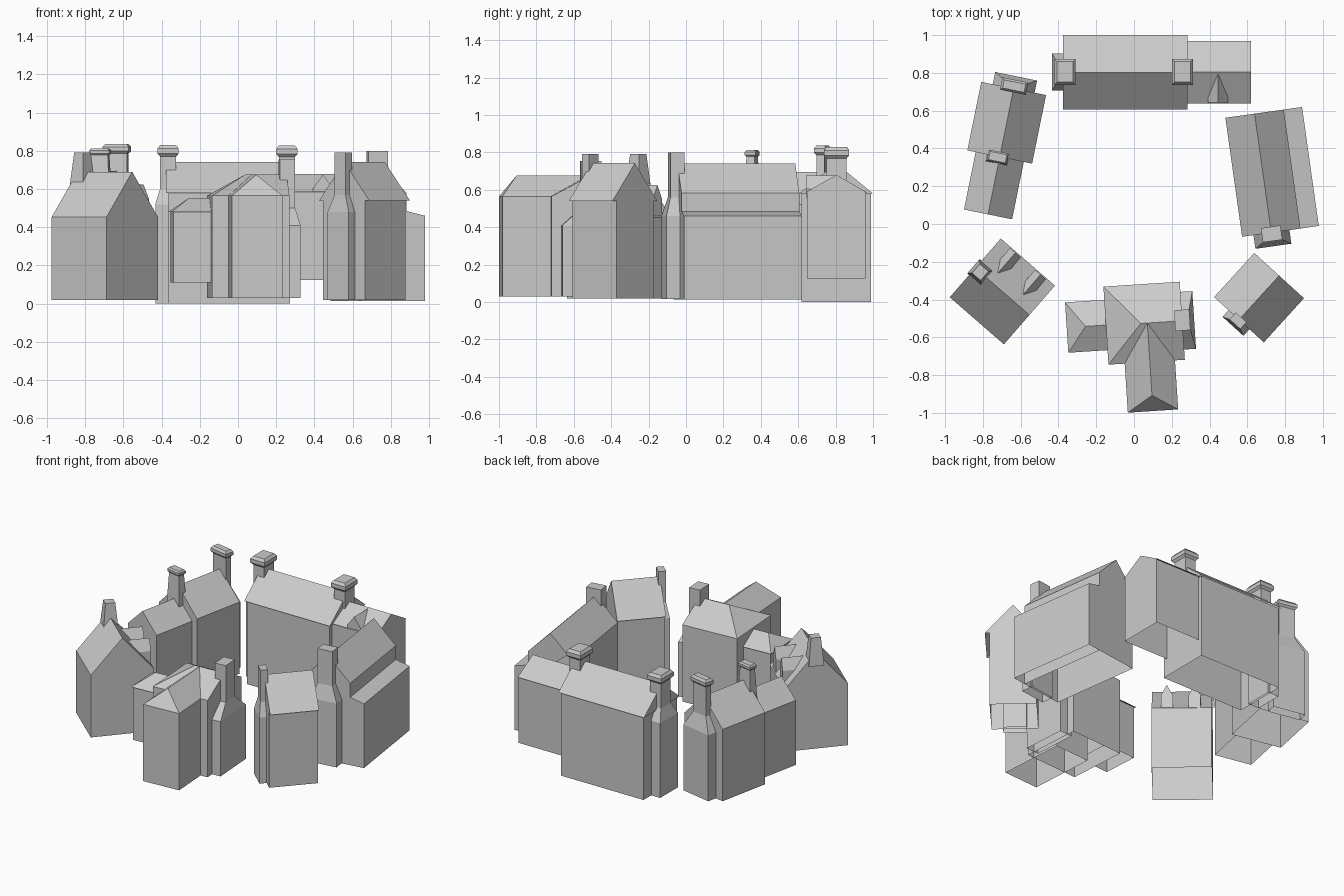
import bpy, bmesh, math
from mathutils import Matrix

if "Cube" in bpy.data.objects:
    bpy.data.objects.remove(bpy.data.objects["Cube"])


def frame(x, y, deg):
    return Matrix.Translation((x, y, 0)) @ Matrix.Rotation(math.radians(deg), 4, 'Z')


def finish(name, bm, fr, open_top=False):
    """Buildings are open shells: drop floors, and ceilings under the roofs."""
    bmesh.ops.recalc_face_normals(bm, faces=bm.faces)
    bm.normal_update()
    drop = [f for f in bm.faces
            if f.normal.z < -0.99 or (open_top and f.normal.z > 0.99)]
    bmesh.ops.delete(bm, geom=drop, context='FACES')
    me = bpy.data.meshes.new(name)
    bm.to_mesh(me)
    bm.free()
    ob = bpy.data.objects.new(name, me)
    ob.matrix_world = fr
    bpy.context.collection.objects.link(ob)
    return ob


def hull(name, fr, pts, open_top=False):
    """Flat-faced convex shell around the given points."""
    bm = bmesh.new()
    for p in pts:
        bm.verts.new(p)
    bmesh.ops.convex_hull(bm, input=bm.verts)
    bmesh.ops.dissolve_limit(bm, angle_limit=0.002, verts=bm.verts, edges=bm.edges)
    return finish(name, bm, fr, open_top)


def loft(name, fr, rings):
    """Stack of rectangles (cx, cy, half_x, half_y, z) skinned together."""
    bm = bmesh.new()
    loops = [[bm.verts.new((cx + sx * hx, cy + sy * hy, z))
              for sx, sy in ((-1, -1), (1, -1), (1, 1), (-1, 1))]
             for cx, cy, hx, hy, z in rings]
    for a, b in zip(loops, loops[1:]):
        for i in range(4):
            j = (i + 1) % 4
            bm.faces.new((a[i], a[j], b[j], b[i]))
    bm.faces.new(loops[0][::-1])
    bm.faces.new(loops[-1])
    return finish(name, bm, fr)


def house(name, fr, x0, x1, y0, y1, base, eave, ridge, axis='x',
          hips=(0, 0), inset=(0, 0)):
    """Walls plus a gabled or hipped roof; hips give the ridge end insets."""
    ix, iy = inset
    hull(name + "_walls", fr, [(x, y, z) for x in (x0 + ix, x1 - ix)
                               for y in (y0 + iy, y1 - iy) for z in (base, eave)],
         open_top=True)
    pts = [(x, y, eave) for x in (x0, x1) for y in (y0, y1)]
    if axis == 'x':
        m = (y0 + y1) / 2
        pts += [(x0 + hips[0], m, ridge), (x1 - hips[1], m, ridge)]
    else:
        m = (x0 + x1) / 2
        pts += [(m, y0 + hips[0], ridge), (m, y1 - hips[1], ridge)]
    hull(name + "_roof", fr, pts)


def chimney(name, fr, stack, z0, top, base=None, shoulder=(0.5, 0.6),
            cap=0.0, taper=0.0):
    """stack/base = (cx, cy, half_x, half_y); cap = height of the bevelled cap."""
    cx, cy, hx, hy = stack
    rings = []
    if base:
        rings += [(*base, z0), (*base, shoulder[0]), (*stack, shoulder[1])]
    else:
        rings.append((cx, cy, hx + taper, hy + taper, z0))
    if cap:
        f = cap * 0.23
        rings += [(*stack, top - cap),
                  (cx, cy, hx + f, hy + f, top - cap * 0.75),
                  (cx, cy, hx + f, hy + f, top - cap * 0.3),
                  (*stack, top)]
    else:
        rings.append((*stack, top))
    loft(name, fr, rings)


def dormer(name, fr, cx, half, front, back, base, eave, ridge):
    hull(name, fr, [(cx + dx, y, z) for y in (front, back)
                    for dx, z in ((-half, base), (half, base), (-half, eave),
                                  (half, eave), (0, ridge))])


# Long north house with lower east extension
n = frame(0.004, 0, 0)
house("north_house", n, -0.38, 0.28, 0.605, 1.0, 0.0, 0.58, 0.742, inset=(0.012, 0.012))
house("north_extension", n, 0.25, 0.615, 0.637, 0.97, 0.125, 0.585, 0.68, inset=(0.0, 0.01))
dormer("north_dormer", n, 0.441, 0.052, 0.642, 0.795, 0.56, 0.605, 0.675)
chimney("north_west_chimney", n, (-0.37, 0.805, 0.042, 0.054), 0.0, 0.83,
        base=(-0.395, 0.805, 0.042, 0.097), shoulder=(0.52, 0.6), cap=0.06)
chimney("north_east_chimney", n, (0.252, 0.805, 0.042, 0.054), 0.6, 0.828, cap=0.06)

# North-west house with narrow south extension
w = frame(-0.674, 0.536, -11.5)
house("west_house", w, -0.175, 0.175, -0.185, 0.185, 0.02, 0.52, 0.695, axis='y')
house("west_extension", w, -0.13, 0.13, -0.495, -0.18, 0.04, 0.49, 0.615, axis='y')
chimney("west_end_chimney", w, (0, 0.198, 0.058, 0.022), 0.02, 0.836,
        base=(0, 0.215, 0.113, 0.036), shoulder=(0.48, 0.58), cap=0.05)
chimney("west_middle_chimney", w, (-0.01, -0.188, 0.045, 0.022), 0.55, 0.812,
        cap=0.035, taper=0.012)

# South-west square house with two dormers
c = frame(-0.697, -0.357, -41)
house("southwest_house", c, -0.19, 0.19, -0.206, 0.206, 0.02, 0.453, 0.69)
for i, x in enumerate((-0.082, 0.094)):
    dormer("southwest_dormer_%d" % (i + 1), c, x, 0.038, 0.2, 0.06, 0.45, 0.55, 0.625)
chimney("southwest_chimney", c, (-0.155, 0.0, 0.03, 0.032), 0.6, 0.79, taper=0.018)

# South house: hipped main block, front wing, low west annex
s = frame(0.056, -0.525, 3.7)
house("south_house", s, -0.205, 0.2, -0.207, 0.207, 0.03, 0.565, 0.675, hips=(0.185, 0))
house("south_wing", s, -0.119, 0.148, -0.467, 0.0, 0.03, 0.565, 0.675, axis='y',
      hips=(0.083, 0))
house("south_annex", s, -0.413, -0.15, -0.13, 0.137, 0.11, 0.48, 0.553,
      hips=(0.1, 0), inset=(0.01, 0.01))
chimney("south_chimney", s, (0.2, 0.003, 0.04, 0.055), 0.03, 0.755,
        base=(0.215, 0.0, 0.048, 0.153), shoulder=(0.41, 0.5))

# South-east small house with deep eaves
f = frame(0.662, -0.39, 47.7)
house("southeast_house", f, -0.158, 0.158, -0.178, 0.178, 0.02, 0.54, 0.742,
      inset=(0.0, 0.03))
chimney("southeast_chimney", f, (-0.165, 0.0, 0.025, 0.038), 0.02, 0.792,
        base=(-0.17, 0.0, 0.035, 0.075), shoulder=(0.48, 0.57))

# East house with lean-to along the outer side
e = frame(0.731, 0.276, 8.0)
house("east_house", e, -0.205, 0.107, -0.318, 0.318, 0.013, 0.582, 0.74, axis='y')
hull("east_lean_to", e, [(x, y, z) for y in (-0.318, 0.318)
                         for x, z in ((0.107, 0.013), (0.205, 0.013),
                                      (0.205, 0.46), (0.107, 0.485))])
chimney("east_chimney", e, (-0.048, -0.325, 0.052, 0.038), 0.015, 0.8,
        base=(-0.048, -0.349, 0.096, 0.042), shoulder=(0.46, 0.56))
